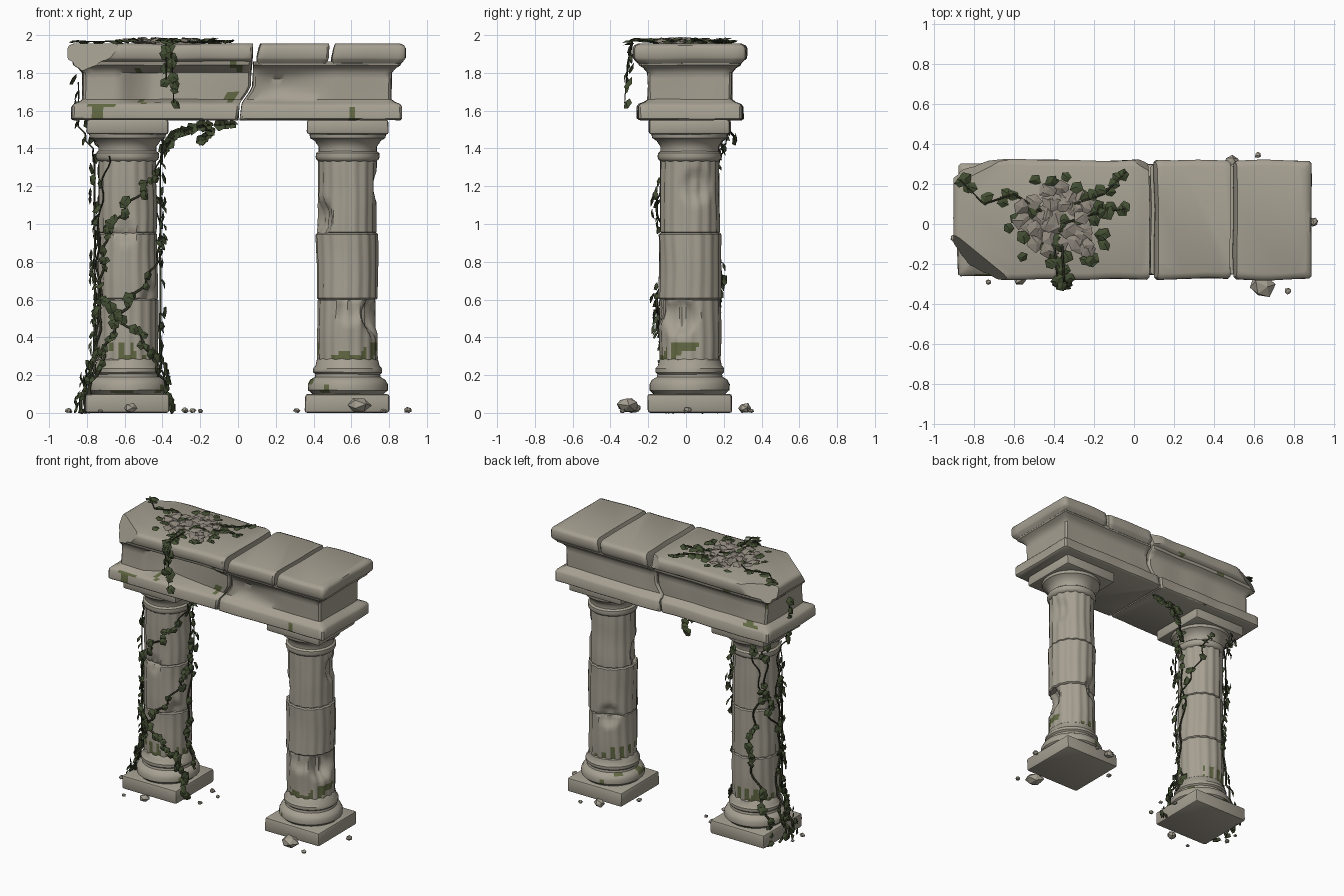
import bpy, bmesh, math, random
from mathutils import Vector, Matrix, noise

if "Cube" in bpy.data.objects:
    bpy.data.objects.remove(bpy.data.objects["Cube"])

random.seed(4)
CY = 0.02                      # depth of the column axes
COLS = {"left": -0.585, "right": 0.58}


def mat(name, r, g, b):
    m = bpy.data.materials.new(name)
    m.diffuse_color = (r, g, b, 1)
    m.use_nodes = True
    m.node_tree.nodes["Principled BSDF"].inputs["Base Color"].default_value = m.diffuse_color
    return m


STONE = mat("weathered stone", 0.38, 0.35, 0.285)
MOSS = mat("moss", 0.12, 0.14, 0.055)
LEAF = mat("ivy leaf", 0.055, 0.075, 0.032)
STEM = mat("ivy stem", 0.035, 0.038, 0.02)
DRY = mat("dry leaf", 0.27, 0.24, 0.2)


def finish(name, bm, mats, smooth=True):
    bmesh.ops.recalc_face_normals(bm, faces=bm.faces)
    me = bpy.data.meshes.new(name)
    bm.to_mesh(me)
    bm.free()
    for m in mats:
        me.materials.append(m)
    ob = bpy.data.objects.new(name, me)
    bpy.context.collection.objects.link(ob)
    if smooth:
        bpy.ops.object.select_all(action='DESELECT')
        ob.select_set(True)
        bpy.context.view_layer.objects.active = ob
        bpy.ops.object.shade_smooth_by_angle(angle=math.radians(40))
    return ob


def loft(rings):
    """Skin a stack of closed rings and cap both ends."""
    bm = bmesh.new()
    vs = [[bm.verts.new(p) for p in r] for r in rings]
    n = len(vs[0])
    for a, b in zip(vs, vs[1:]):
        for i in range(n):
            bm.faces.new((a[i], a[(i + 1) % n], b[(i + 1) % n], b[i]))
    bm.faces.new(vs[0][::-1])
    bm.faces.new(vs[-1])
    return bm


def weather(bm, amt, freq=4):
    for v in bm.verts:
        d = noise.noise_vector(v.co * freq)
        v.co += Vector((d.x, d.y, d.z * 0.3)) * amt


def moss_rule(bm, zlo, zhi, level, freq=14):
    for f in bm.faces:
        c = f.calc_center_median()
        if zlo < c.z < zhi and noise.noise(c * freq) > level and len(f.verts) < 5:
            f.material_index = 1


def slab(name, x, y, z0, z1, h):
    bm = bmesh.new()
    bmesh.ops.create_cube(bm, size=1, matrix=Matrix.Translation((x, y, (z0 + z1) / 2))
                          @ Matrix.Diagonal((2 * h, 2 * h, z1 - z0, 1)))
    bmesh.ops.bevel(bm, geom=bm.edges[:], offset=0.014, segments=2, affect='EDGES', profile=0.5)
    weather(bm, 0.008)
    for v in bm.verts:
        v.co.z = max(v.co.z, 0)
    finish(name, bm, [STONE])


def circle(x, z, r, n, flute=0, turn=0):
    pts = []
    for i in range(n):
        a = 2 * math.pi * i / n
        rr = r - flute * abs(math.sin(8 * a + turn)) ** 2
        pts.append((x + rr * math.cos(a), CY + rr * math.sin(a), z))
    return pts


# Columns: plinth, moulded base, three fluted drums, capital
BASE = [(.09, .18), (.105, .195), (.12, .212), (.15, .213), (.175, .2), (.19, .175), (.205, .172),
        (.215, .183), (.235, .183), (.25, .17), (.28, .163), (.29, .15)]
CAP = [(1.33, .15), (1.34, .165), (1.355, .17), (1.375, .168), (1.385, .155), (1.41, .155),
       (1.425, .166), (1.44, .175), (1.455, .2), (1.475, .203), (1.49, .19)]
DRUMS = [(.275, .603, .162, 0), (.6, .952, .162, .5), (.949, 1.345, .158, 1.1)]
CHIPS = {"left": [((-.43, -.1, .62), .08, .03), ((-.6, -.15, .95), .07, .015)],
         "right": [((.75, -.05, .52), .12, .06), ((.41, -.06, 1.03), .11, .04),
                   ((.6, -.16, .56), .1, .025), ((.74, .06, 1.2), .1, .025), ((.5, .18, .6), .09, .03)]}
for side, x in COLS.items():
    slab(side + " plinth", x, CY, 0, .1, .222)
    slab(side + " abacus", x, CY, 1.475, 1.553, .215)
    for part, prof in (("base", BASE), ("capital", CAP)):
        bm = loft([circle(x, z, r, 40) for z, r in prof])
        weather(bm, 0.006)
        moss_rule(bm, .1, .2, .42)
        finish(side + " " + part, bm, [STONE, MOSS])
    for k, (z0, z1, r, turn) in enumerate(DRUMS):
        if side == "right" and k == 1:
            r += .004
        rings = [circle(x, z0, r - .008, 64, .009, turn)]
        for j in range(15):
            z = z0 + .008 + (z1 - z0 - .016) * j / 14
            rings.append(circle(x, z, r, 64, .009, turn))
        rings.append(circle(x, z1, r - .008, 64, .009, turn))
        bm = loft(rings)
        for v in bm.verts:
            for c, rad, dep in CHIPS[side]:
                d = (v.co - Vector(c)).length
                if d < rad and z0 <= c[2] <= z1 + .01:
                    inward = Vector((x - v.co.x, CY - v.co.y, 0)).normalized()
                    v.co += inward * dep * min(1, 2.2 * (1 - d / rad))
        weather(bm, 0.008)
        if k == 0:                          # moss in the lowest flutes
            for f in bm.faces:
                c = f.calc_center_median()
                rr = math.hypot(c.x - x, c.y - CY)
                if .28 < c.z < .37 and rr < .158 and noise.noise(c * 9) > -.05 and len(f.verts) == 4:
                    f.material_index = 1
        finish("%s drum %d" % (side, k + 1), bm, [STONE, MOSS])


# Entablature: moulded blocks split by a slanting crack
def rect(x0, x1, y0, y1, z, nx=28, ny=12):
    c = .012
    pts = [(x0 + c + (x1 - x0 - 2 * c) * i / nx, y0) for i in range(nx + 1)]
    pts += [(x1, y0 + c + (y1 - y0 - 2 * c) * i / ny) for i in range(ny + 1)]
    pts += [(x1 - c - (x1 - x0 - 2 * c) * i / nx, y1) for i in range(nx + 1)]
    pts += [(x0, y1 - c - (y1 - y0 - 2 * c) * i / ny) for i in range(ny + 1)]
    return [(px, py, z) for px, py in pts]


def crack(z):
    k = [(1.55, 0), (1.64, .012), (1.72, .07), (2, .08)]
    for (a, xa), (b, xb) in zip(k, k[1:]):
        if z <= b:
            return xa + (xb - xa) * (z - a) / (b - a)


def gouge(bm, xa, xb, z0, z1, depth):
    """Broken hollow in the front frieze, deepest near its left end."""
    for v in bm.verts:
        if xa < v.co.x < xb and z0 <= v.co.z <= z1 and v.co.y < -.1:
            t = (v.co.x - xa) / (xb - xa)
            v.co.y += depth * min(1, t * 4) * (1 - t) * 1.2


LEDGE = [(1.55, .045), (1.558, .055), (1.62, .055), (1.635, .045), (1.645, .02), (1.66, 0)]
FRIEZE = [(1.7, 0), (1.73, 0), (1.77, 0), (1.8, 0), (1.825, .02), (1.84, .045), (1.86, .05)]
CORNICE = [(1.87, .07), (1.88, .076), (1.93, .076), (1.945, .068), (1.955, .045)]
X0, X1, Y0, Y1 = -.825, .812, -.2, .243

bm = loft([rect(X0 - d, crack(z), Y0 - d, Y1 + d, z) for z, d in LEDGE + FRIEZE + CORNICE])
gouge(bm, -.62, .06, 1.65, 1.81, .1)
weather(bm, .012)
for co, no in (((-.9, -.05, 1.95), (-.63, -.77, .5)), ((-.9, .22, 1.9), (-.4, .8, .35)),
               ((.0, .31, 1.95), (.45, .8, .3))):
    bmesh.ops.bisect_plane(bm, geom=bm.verts[:] + bm.edges[:] + bm.faces[:],
                           plane_co=co, plane_no=Vector(no), clear_outer=True)
    bmesh.ops.holes_fill(bm, edges=[e for e in bm.edges if e.is_boundary])
moss_rule(bm, 1.55, 1.9, .5, 9)
finish("left lintel block", bm, [STONE, MOSS])

bm = loft([rect(crack(z) + .01, X1 + d, Y0 - d, Y1 + d, z) for z, d in LEDGE + FRIEZE])
gouge(bm, .08, .5, 1.69, 1.78, .035)
weather(bm, .01)
moss_rule(bm, 1.55, 1.65, .5, 9)
finish("right lintel block", bm, [STONE, MOSS])

for name, xa, xb in (("middle cornice block", .102, .482), ("right cornice block", .497, .81)):
    rings = []
    for z, d in [(1.85, .05)] + CORNICE:
        last = d if xb > .6 else -max(0, (1.89 - z) * .3)
        first = max(0, z - 1.9) * .35
        rings.append(rect(xa + first, xb + last, Y0 - d, Y1 + d, z, 14, 10))
    bm = loft(rings)
    weather(bm, .012)
    finish(name, bm, [STONE])

# Rubble around the feet
bm = bmesh.new()
for x, y, r in ((.64, -.31, .066), (.77, -.335, .018), (.9, .01, .024), (.62, .345, .018),
                (.49, .31, .04), (-.9, -.07, .02), (-.89, .03, .014), (-.73, -.29, .016),
                (-.57, -.27, .04), (-.24, -.1, .02), (-.2, .05, .016), (.31, .1, .02), (-.28, .1, .022)):
    rot = Matrix.Rotation(random.random() * 6, 4, 'Z') @ Matrix.Rotation(.5, 4, 'X')
    vs = bmesh.ops.create_icosphere(bm, subdivisions=1, radius=r)["verts"]
    for v in vs:
        v.co = rot @ (v.co * random.uniform(.8, 1.1))
        v.co = Vector((v.co.x + x, v.co.y + y, max(0, v.co.z * .75 + r * .6)))
finish("rubble stones", bm, [STONE], False)

# Ivy: stems wound round the left column, leaves along every stem
leaves = bmesh.new()


def leaf(p, normal, size, index=0):
    n = Vector(normal).normalized()
    q = n.to_track_quat('Z', 'Y').to_matrix() @ Matrix.Rotation(random.random() * 6.28, 3, 'Z')
    shape = [(0, 1, -.1), (.8, .35, -.25), (.55, -.65, -.2), (-.55, -.65, -.2), (-.8, .35, -.25)]
    c = leaves.verts.new(p + n * size * .1)
    ring = [leaves.verts.new(p + q @ (Vector(s) * size)) for s in shape]
    for i in range(5):
        leaves.faces.new((c, ring[i], ring[(i + 1) % 5])).material_index = index


def stem(name, pts, depth=.007):
    cu = bpy.data.curves.new(name, 'CURVE')
    cu.dimensions = '3D'
    cu.bevel_depth = depth
    cu.bevel_resolution = 1
    sp = cu.splines.new('POLY')
    sp.points.add(len(pts) - 1)
    for i, (s, p) in enumerate(zip(sp.points, pts)):
        s.co = (*p, 1)
        s.radius = 1.2 - .7 * i / len(pts)
    cu.materials.append(STEM)
    bpy.context.collection.objects.link(bpy.data.objects.new(name, cu))


def subdivide(keys, n=7):
    out = []
    for a, b in zip(keys, keys[1:]):
        out += [Vector(a).lerp(Vector(b), i / n) for i in range(n)]
    return out + [Vector(keys[-1])]


def hug(z):
    for lim, r in ((.1, .25), (.2, .222), (.28, .2), (1.35, .175), (1.42, .185), (1.5, .225), (9, .26)):
        if z <= lim:
            return r


WINDS = [[(185, 0), (175, .3), (190, .7), (178, 1.1), (186, 1.4), (178, 1.75)],
         [(200, 0), (225, .3), (250, .5), (290, .65), (330, .8), (360, .95), (400, 1.15), (430, 1.4)],
         [(-25, 0), (-30, .2), (-60, .38), (-110, .52), (-160, .7), (-200, .9), (-230, 1.2), (-245, 1.45)],
         [(210, 0), (200, .4), (220, .75), (230, .95), (270, 1.1), (310, 1.22), (350, 1.35), (365, 1.44)],
         [(150, 0), (140, .3), (110, .6), (120, .9), (150, 1.2), (140, 1.45), (150, 1.6)],
         [(5, .18), (-10, .5), (10, .9), (-5, 1.4)],
         [(165, 0), (195, .25), (215, .5), (205, .8), (215, 1.1), (235, 1.36)]]
for k, w in enumerate(WINDS):
    pts = []
    for i, v in enumerate(subdivide([(a, z, 0) for a, z in w], 9)):
        a = math.radians(v.x + 6 * math.sin(i * .9 + k))
        r = hug(v.y)
        p = Vector((COLS["left"] + r * math.cos(a), CY + r * math.sin(a), v.y))
        pts.append(p)
        if random.random() < (.75 if v.y < .35 else .5):
            out = Vector((math.cos(a), math.sin(a), .25))
            jit = Vector([random.uniform(-.5, .5) for _ in range(3)])
            leaf(p + out * .018 + jit * .03, out + jit, random.uniform(.024, .04))
    stem("climbing stem %d" % (k + 1), pts)

# Stems under the lintel, over the front edge and across the top
TRAILS = [[(-.4, .03, 1.38), (-.33, .1, 1.48), (-.2, .17, 1.52), (0, .2, 1.53)],
          [(-.2, .17, 1.52), (-.14, .23, 1.49), (-.2, .27, 1.44)],
          [(-.36, -.1, 1.975), (-.35, -.28, 1.98), (-.35, -.31, 1.85), (-.34, -.325, 1.64)],
          [(-.4, -.1, 1.975), (-.38, -.29, 1.97), (-.38, -.315, 1.75)],
          [(-.36, 0, 1.97), (-.6, .15, 1.97), (-.75, .1, 1.965), (-.87, .22, 1.97)],
          [(-.36, 0, 1.97), (-.2, .05, 1.97), (-.02, .08, 1.97)],
          [(-.3, .1, 1.97), (-.15, .15, 1.97), (-.04, .26, 1.97)]]
for k, t in enumerate(TRAILS):
    pts = subdivide(t, 6)
    stem("trailing stem %d" % (k + 1), pts, .005)
    for p in pts:
        if random.random() < .75:
            jit = Vector([random.uniform(-1, 1) for _ in range(3)])
            n = Vector((0, 0, 1)) + jit * .25 if p.z > 1.95 else Vector((0, -1 if p.y < 0 else 1, .3)) + jit * .5
            flat = Vector((jit.x, jit.y, 0)) * (.03 if p.z > 1.95 else .012)
            leaf(p + flat, n, random.uniform(.028, .042))

# Leaf mat on the top: dry in the middle, green round the rim
for i in range(75):
    a, r = random.random() * 6.28, random.random() ** .6
    p = Vector((-.38 + .27 * r * math.cos(a), .0 + .25 * r * math.sin(a), random.uniform(1.965, 1.985)))
    tilt = (random.uniform(-.25, .25), random.uniform(-.25, .25), 1)
    dry = r < .75 and random.random() < .8
    leaf(p, tilt, random.uniform(.045, .06) if dry else random.uniform(.03, .045), int(dry))
for v in leaves.verts:
    v.co.z = min(2, max(0, v.co.z))
finish("ivy leaves", leaves, [LEAF, DRY], False)
